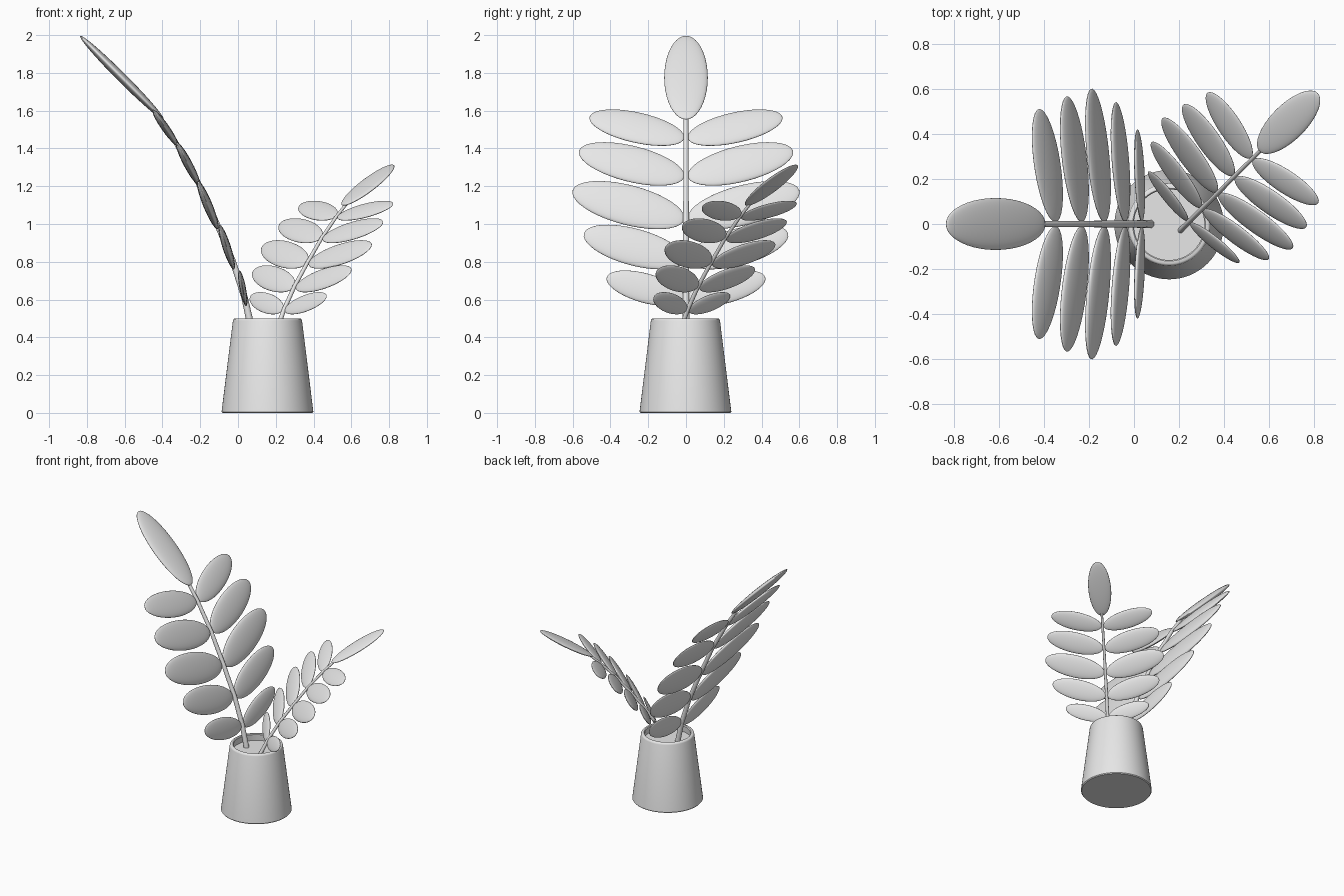
import bpy, bmesh, math
from mathutils import Matrix, Vector

cube = bpy.data.objects.get("Cube")
if cube:
    bpy.data.objects.remove(cube, do_unlink=True)

grey = bpy.data.materials.new("matte_grey")
grey.use_nodes = True
grey.diffuse_color = (0.8, 0.8, 0.8, 1)
grey.node_tree.nodes["Principled BSDF"].inputs["Base Color"].default_value = (0.8, 0.8, 0.8, 1)


def finish(bm, name, angle=40):
    """Turn a bmesh into a named, smooth shaded object."""
    bmesh.ops.recalc_face_normals(bm, faces=bm.faces)
    mesh = bpy.data.meshes.new(name)
    bm.to_mesh(mesh)
    bm.free()
    mesh.materials.append(grey)
    obj = bpy.data.objects.new(name, mesh)
    bpy.context.collection.objects.link(obj)
    bpy.ops.object.select_all(action='DESELECT')
    obj.select_set(True)
    bpy.context.view_layer.objects.active = obj
    bpy.ops.object.shade_smooth_by_angle(angle=math.radians(angle))
    return obj


def make_pot():
    """Tapered pot, wider at the foot, with a rounded rim and a soil disc."""
    profile = [(0, 0), (0.238, 0), (0.243, 0.006), (0.183, 0.488), (0.18, 0.496),
               (0.174, 0.5), (0.162, 0.5), (0.157, 0.495), (0.16, 0.45), (0, 0.45)]
    bm = bmesh.new()
    verts = [bm.verts.new((r, 0, z)) for r, z in profile]
    edges = [bm.edges.new(pair) for pair in zip(verts, verts[1:])]
    bmesh.ops.spin(bm, geom=verts + edges, cent=(0, 0, 0), axis=(0, 0, 1),
                   angle=math.tau, steps=64, use_duplicate=False)
    bmesh.ops.remove_doubles(bm, verts=bm.verts, dist=0.0001)
    pot = finish(bm, "pot")
    pot.location = (0.156, -0.003, 0)


def make_leaf(name, frame, centre, lean, half_length, axis_angle, side):
    """Flattened ellipsoid lying in the plane of the frond."""
    along = Vector((math.sin(lean), 0, math.cos(lean)))
    across = Vector((0, side, 0))
    length = across * math.cos(axis_angle) + along * math.sin(axis_angle)
    width = along * math.cos(axis_angle) - across * math.sin(axis_angle)
    normal = length.cross(width)
    basis = Matrix((length, width, normal)).transposed().to_4x4()
    size = Matrix.Diagonal((half_length, half_length * 0.37, half_length * 0.08, 1))
    # Poles of the sphere sit at the ends of the leaf
    poles = Matrix.Rotation(math.pi / 2, 4, 'Y')
    bm = bmesh.new()
    bmesh.ops.create_uvsphere(bm, u_segments=32, v_segments=20, radius=1,
                              matrix=frame @ Matrix.Translation(centre) @ basis @ size @ poles)
    finish(bm, name, 180)


def make_stem(name, frame, path):
    """Thin tapering tube along the curved spine."""
    points = [Vector((u, 0, w)) for u, w in path]
    bm = bmesh.new()
    rings = []
    for i, p in enumerate(points):
        t = (points[min(i + 1, len(points) - 1)] - points[max(i - 1, 0)]).normalized()
        out = Vector((t.z, 0, -t.x))
        radius = 0.019 - 0.007 * i / (len(points) - 1)
        rings.append([bm.verts.new(frame @ (p + radius * (
            out * math.cos(a) + Vector((0, 1, 0)) * math.sin(a))))
            for a in (math.tau * k / 16 for k in range(16))])
    for lower, upper in zip(rings, rings[1:]):
        for k in range(16):
            n = (k + 1) % 16
            bm.faces.new((lower[k], lower[n], upper[n], upper[k]))
    bm.faces.new(rings[0])
    bm.faces.new(rings[-1])
    finish(bm, name)


# Leaf pairs: forward, sideways, up, lean in degrees, half length
PAIRS = [(0.045, 0.215, 0.21, 11, 0.213), (0.13, 0.275, 0.428, 18, 0.276),
         (0.23, 0.305, 0.65, 22.5, 0.307), (0.335, 0.288, 0.868, 28, 0.289),
         (0.455, 0.26, 1.06, 35, 0.26)]
SPINE = [(-0.003, -0.01), (0.015, 0.07), (0.035, 0.16), (0.098, 0.355), (0.19, 0.57),
         (0.295, 0.798), (0.41, 1.0), (0.49, 1.12)]


def make_frond(name, frame):
    make_stem(name + "_stem", frame, SPINE)
    for i, (u, v, w, lean, half) in enumerate(PAIRS):
        for side, label in ((1, "a"), (-1, "b")):
            make_leaf(f"{name}_leaf_{i + 1}{label}", frame, (u, v * side, w),
                      math.radians(lean), half, math.radians(16), side)
    make_leaf(name + "_tip_leaf", frame, (0.685, 0, 1.325),
              math.radians(45), 0.312, math.pi / 2, 1)


make_pot()
make_frond("tall_frond", Matrix.Translation((0.07, 0, 0.45)) @ Matrix.Rotation(math.pi, 4, 'Z'))
make_frond("short_frond", Matrix.Translation((0.209, -0.026, 0.45))
           @ Matrix.Rotation(math.radians(45), 4, 'Z')
           @ Matrix.Rotation(math.radians(14.5), 4, 'Y') @ Matrix.Scale(0.68, 4))
